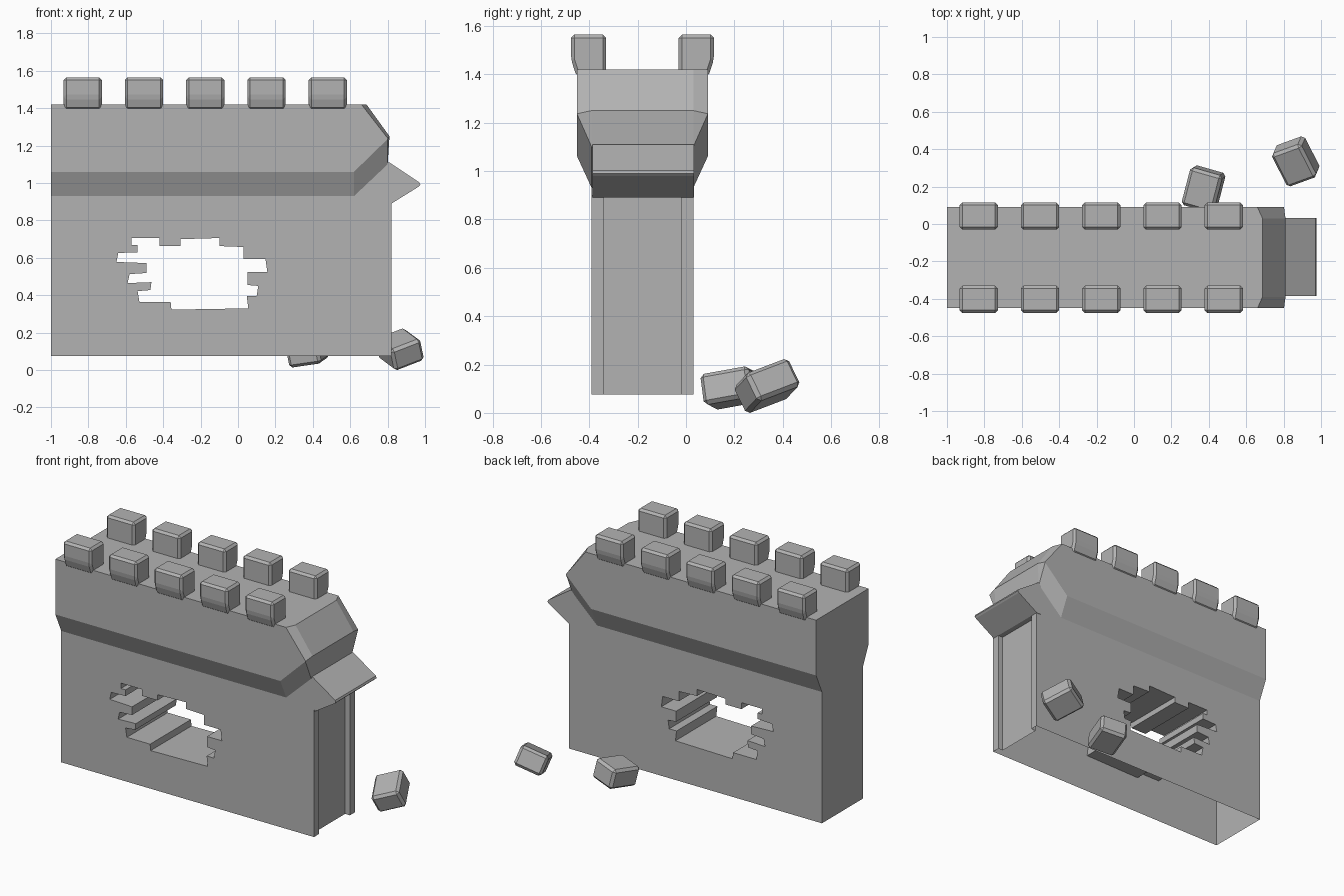
import bpy, bmesh, math
from mathutils import Vector, Euler, Matrix

if "Cube" in bpy.data.objects:
    bpy.data.objects.remove(bpy.data.objects["Cube"])

stone = bpy.data.materials.new("grey stone")
stone.diffuse_color = (0.45, 0.45, 0.45, 1)
stone.use_nodes = True
stone.node_tree.nodes["Principled BSDF"].inputs["Base Color"].default_value = stone.diffuse_color

Y0, Y1 = -0.39, 0.03        # wall front and back planes
YC = (Y0 + Y1) / 2          # mirror plane of the wall


def finish(bm, name, recalc=True):
    if recalc:
        bmesh.ops.recalc_face_normals(bm, faces=bm.faces[:])
    me = bpy.data.meshes.new(name)
    bm.to_mesh(me)
    bm.free()
    me.materials.append(stone)
    ob = bpy.data.objects.new(name, me)
    bpy.context.scene.collection.objects.link(ob)
    return ob


def loft(bm, rings, skip=()):
    """Join (y, profile) rings; skip holds (ring, side) faces left open."""
    vs = [[bm.verts.new((x, y, z)) for x, z in p] for y, p in rings]
    n = len(vs[0])
    bm.faces.new(vs[0])
    bm.faces.new(vs[-1][::-1])
    for r in range(len(vs) - 1):
        for i in range(n):
            if (r, i) not in skip:
                j = (i + 1) % n
                bm.faces.new((vs[r][i], vs[r][j], vs[r + 1][j], vs[r + 1][i]))


def bevel_all(bm, w):
    bmesh.ops.bevel(bm, geom=bm.edges[:], offset=w, segments=1, affect='EDGES', profile=0.5)


# Wall with a ragged breach through it, open underneath
outline = [(-1, .075), (.82, .075), (.82, .9), (.80, 1.10), (.62, .93), (-1, .93)]
breach = [(-.57, .705), (-.42, .705), (-.42, .663), (-.307, .663), (-.307, .70),
          (-.10, .706), (-.10, .663), (.03, .658), (.03, .594), (.147, .594),
          (.157, .524), (.05, .524), (.05, .455), (.108, .45), (.10, .396),
          (.047, .396), (.055, .33), (-.356, .323), (-.36, .364), (-.527, .364),
          (-.537, .422), (-.468, .428), (-.463, .47), (-.59, .465), (-.58, .513),
          (-.49, .519), (-.49, .572), (-.65, .578), (-.64, .626), (-.537, .63),
          (-.537, .67), (-.57, .67)]
bm = bmesh.new()
loops = []
for y in (Y0, Y1):
    edges, pair = [], []
    for pts in (outline, breach):
        vs = [bm.verts.new((x, y, z)) for x, z in pts]
        edges += [bm.edges.new((vs[i], vs[(i + 1) % len(vs)])) for i in range(len(vs))]
        pair.append(vs)
    bmesh.ops.triangle_fill(bm, edges=edges, use_beauty=True, normal=(0, -1 if y == Y0 else 1, 0))
    loops.append(pair)
(fo, fh), (bo, bh) = loops
for i in range(len(fh)):                      # breach lining
    j = (i + 1) % len(fh)
    bm.faces.new((fh[i], fh[j], bh[j], bh[i]))
bm.faces.new((fo[5], fo[0], bo[0], bo[5]))    # left end
path = [(.82, Y0), (.82, -.34), (.785, -.34), (.785, -.02), (.82, -.02), (.82, Y1)]
lo = [bm.verts.new((x, y, .075)) for x, y in path]
hi = [bm.verts.new((x, y, .9)) for x, y in path]
for i in range(5):                            # right end with recessed panel
    bm.faces.new((lo[i], lo[i + 1], hi[i + 1], hi[i]))
bmesh.ops.remove_doubles(bm, verts=bm.verts[:], dist=1e-4)
finish(bm, "wall")

# Overhanging parapet with chamfered end
outer = [(-1, 1.06), (.62, 1.06), (.80, 1.235), (.802, 1.237), (.66, 1.42), (-1, 1.42)]
inner = [(-1, .93), (.62, .93), (.80, 1.10), (.81, 1.25), (.687, 1.42), (-1, 1.42)]
bm = bmesh.new()
loft(bm, [(Y0 - .06, outer), (Y0, inner), (Y1, inner), (Y1 + .06, outer)], skip={(1, 0)})
finish(bm, "parapet")

# Pointed ledge above the recessed end
spur = [(.785, .89), (.82, .89), (.965, .98), (.975, .99), (.97, 1.003), (.81, 1.11), (.785, 1.11)]
bm = bmesh.new()
loft(bm, [(Y0 + .004, spur), (Y1 + .003, spur)])
finish(bm, "end_ledge")

# Merlons in two rows
for side, row in ((1, "front"), (-1, "back")):
    for k in range(5):
        cx = -.83 + .3275 * k
        bm = bmesh.new()
        prof = [(-.33, 1.39), (-.452, 1.39), (-.475, 1.46), (-.475, 1.565), (-.33, 1.565)]
        a, b = [[bm.verts.new((cx + dx, YC + side * (y - YC), z)) for y, z in prof]
                for dx in (-.102, .102)]
        bm.faces.new(a)
        bm.faces.new(b[::-1])
        for i in range(5):
            j = (i + 1) % 5
            bm.faces.new((a[i], a[j], b[j], b[i]))
        bmesh.ops.recalc_face_normals(bm, faces=bm.faces[:])
        bevel_all(bm, .014)
        finish(bm, f"merlon_{row}_{k + 1}")

# Fallen stones behind the wall
for n, (loc, size, rot) in enumerate([
        ((.372, .187, .103), (.18, .21, .13), (10, -8, -16)),
        ((.865, .335, .112), (.18, .21, .13), (20, -20, 20))]):
    bm = bmesh.new()
    bmesh.ops.create_cube(bm, size=1)
    bmesh.ops.scale(bm, vec=size, verts=bm.verts[:])
    bevel_all(bm, .016)
    m = Euler([math.radians(d) for d in rot]).to_matrix().to_4x4()
    bmesh.ops.transform(bm, matrix=Matrix.Translation(Vector(loc)) @ m, verts=bm.verts[:])
    if n == 1:                                # rests on the ground
        low = min(v.co.z for v in bm.verts)
        bmesh.ops.translate(bm, vec=(0, 0, -low), verts=bm.verts[:])
    finish(bm, f"fallen_stone_{n + 1}")
